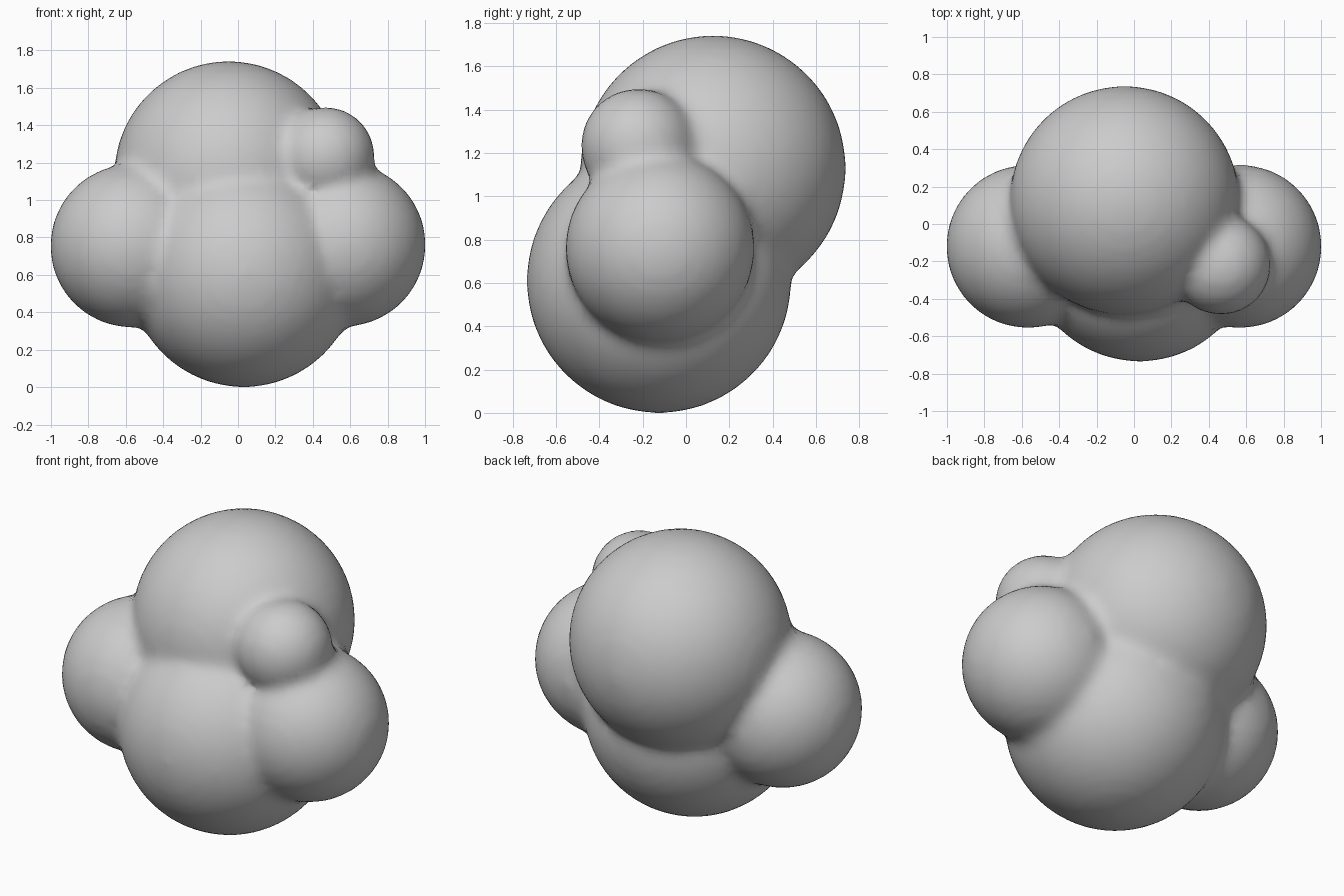
import bpy
import bmesh
from mathutils import Matrix

if "Cube" in bpy.data.objects:
    bpy.data.objects.remove(bpy.data.objects["Cube"])

# Puffs: centre and radius
PUFFS = [
    ((-0.05, 0.125, 1.13), 0.614),    # upper back
    ((0.03, -0.125, 0.61), 0.612),    # lower front
    ((-0.567, -0.12, 0.755), 0.438),  # left side
    ((0.567, -0.12, 0.76), 0.438),    # right side
    ((0.465, -0.22, 1.232), 0.268),   # small upper right
]

# Overlapping spheres in one mesh
mesh = bpy.data.meshes.new("cloud")
bm = bmesh.new()
for centre, radius in PUFFS:
    bmesh.ops.create_icosphere(bm, subdivisions=4, radius=radius,
                               matrix=Matrix.Translation(centre))
bm.to_mesh(mesh)
bm.free()
cloud = bpy.data.objects.new("cloud", mesh)
bpy.context.collection.objects.link(cloud)

# Fuse the puffs into one skin and soften the creases
remesh = cloud.modifiers.new("fuse", 'REMESH')
remesh.mode = 'VOXEL'
remesh.voxel_size = 0.035
remesh.use_smooth_shade = True
soften = cloud.modifiers.new("soften", 'SMOOTH')
soften.factor = 0.5
soften.iterations = 7
